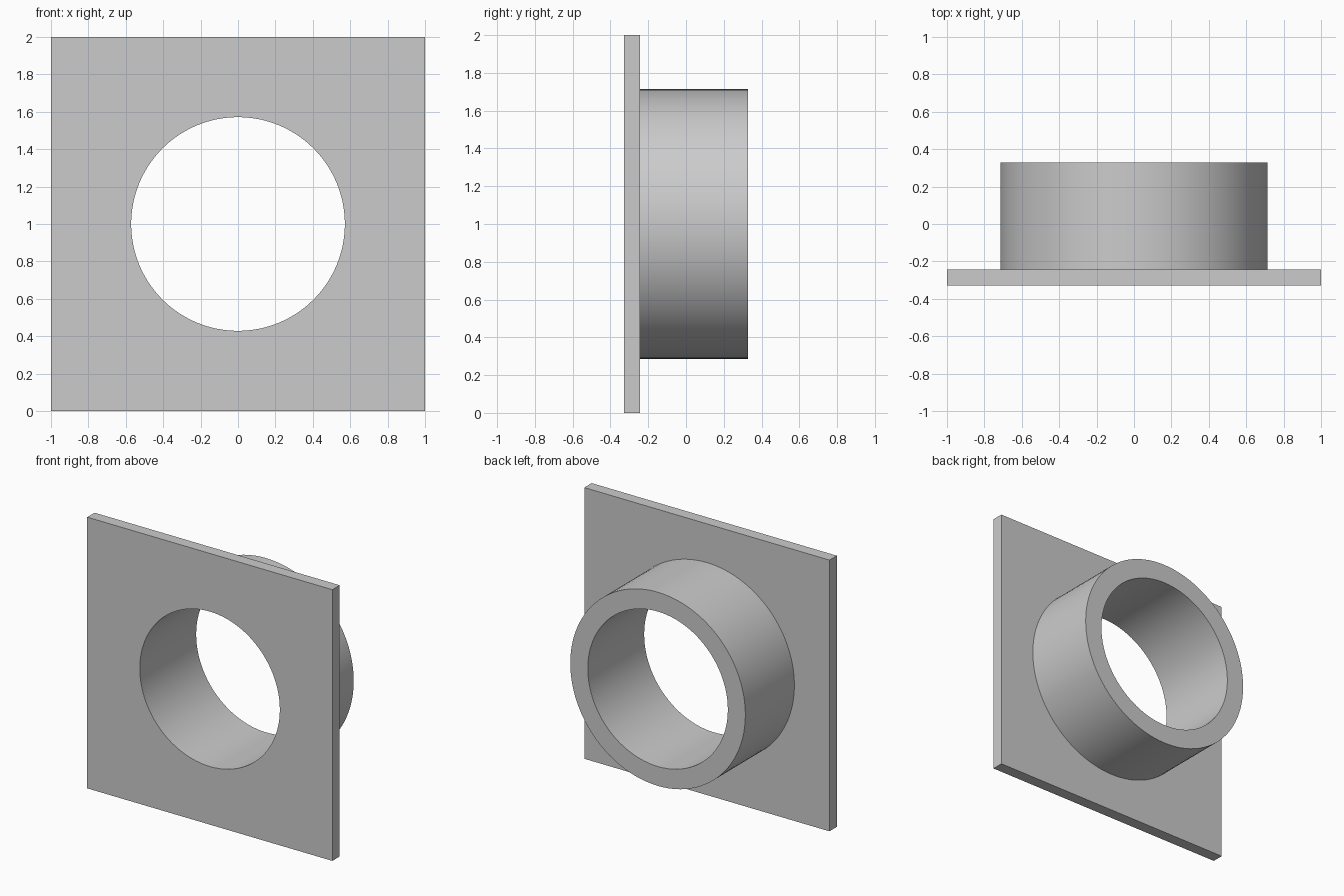
import bpy
import bmesh
import math

cube = bpy.data.objects.get("Cube")
if cube:
    bpy.data.objects.remove(cube, do_unlink=True)

SEGMENTS = 96          # divisible by 8, so the square corners are hit exactly
CENTRE_Z = 1.0
FRONT, PLATE_BACK, BACK = -0.3286, -0.2429, 0.3286
BORE, COLLAR, HALF = 0.5714, 0.7143, 1.0

# Plain grey material
grey = bpy.data.materials.new("plain grey")
grey.use_nodes = True
colour = (0.6, 0.6, 0.6, 1.0)
grey.diffuse_color = colour
grey.node_tree.nodes["Principled BSDF"].inputs["Base Color"].default_value = colour


def outline(bm, size, y, square=False):
    """Loop of vertices around the bore axis: a circle or a square."""
    loop = []
    for i in range(SEGMENTS):
        a = 2 * math.pi * i / SEGMENTS
        c, s = math.cos(a), math.sin(a)
        r = size / max(abs(c), abs(s)) if square else size
        loop.append(bm.verts.new((r * c, y, CENTRE_Z + r * s)))
    return loop


# Square flange and round collar as one closed section swept around the bore
bm = bmesh.new()
loops = [
    outline(bm, BORE, FRONT),
    outline(bm, HALF, FRONT, square=True),
    outline(bm, HALF, PLATE_BACK, square=True),
    outline(bm, COLLAR, PLATE_BACK),
    outline(bm, COLLAR, BACK),
    outline(bm, BORE, BACK),
]
for a, b in zip(loops, loops[1:] + loops[:1]):
    for i in range(SEGMENTS):
        j = (i + 1) % SEGMENTS
        bm.faces.new((a[i], a[j], b[j], b[i]))
bmesh.ops.recalc_face_normals(bm, faces=bm.faces)

mesh = bpy.data.meshes.new("flanged_collar")
bm.to_mesh(mesh)
bm.free()
mesh.materials.append(grey)
collar = bpy.data.objects.new("flanged_collar", mesh)
bpy.context.collection.objects.link(collar)

# Smooth round walls, sharp rims and plate edges
bpy.ops.object.select_all(action="DESELECT")
collar.select_set(True)
bpy.context.view_layer.objects.active = collar
bpy.ops.object.shade_smooth_by_angle(angle=math.radians(30))
